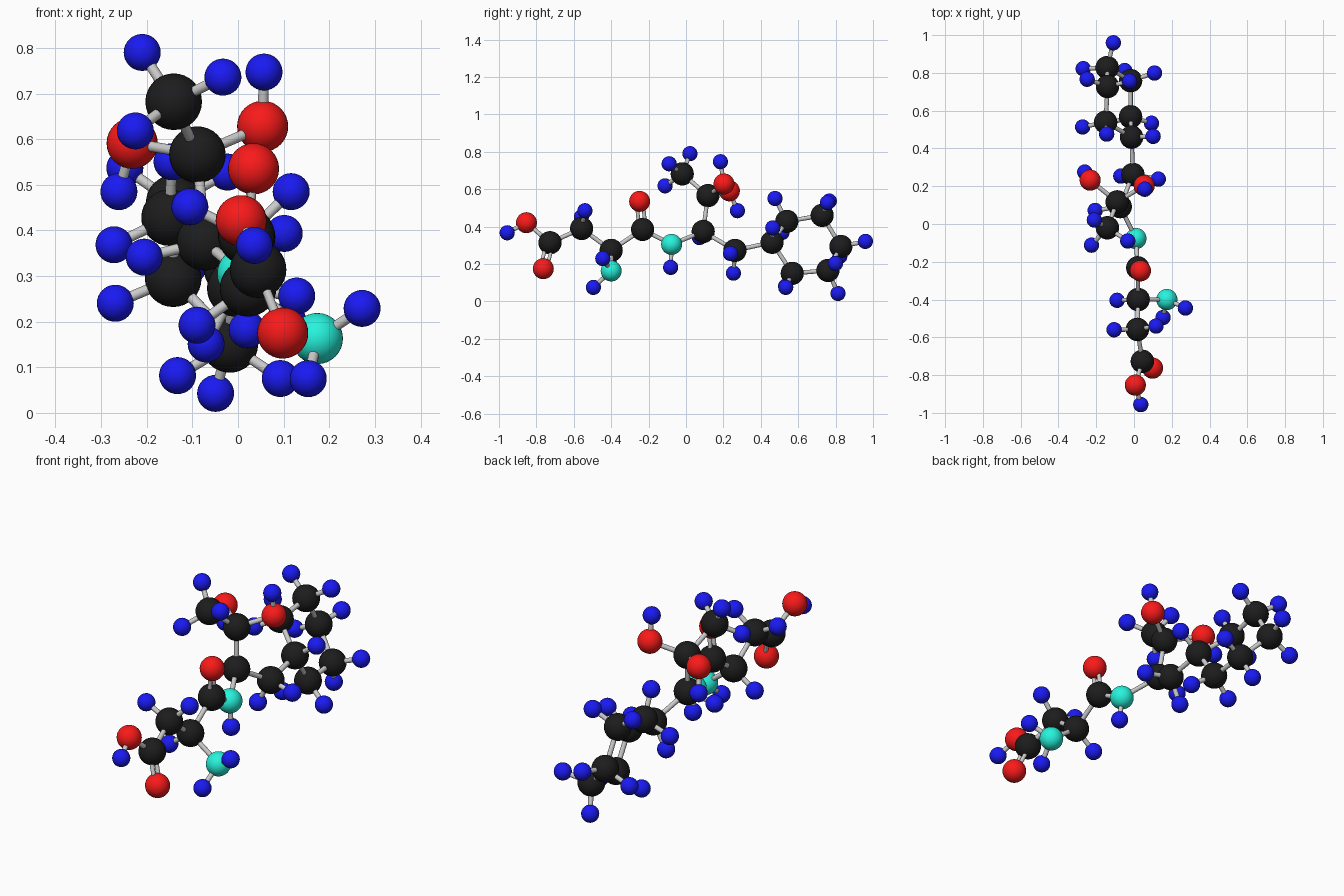
import bpy, bmesh
from mathutils import Vector

if "Cube" in bpy.data.objects:
    bpy.data.objects.remove(bpy.data.objects["Cube"])

# Heavy atoms: first letter of the key is the element
ATOMS = {
    # acid end and amino carbon
    "C1": (0.044, -0.727, 0.314), "O1": (0.007, -0.853, 0.421), "O2": (0.098, -0.763, 0.175),
    "C2": (0.018, -0.558, 0.390), "C3": (0.022, -0.400, 0.273), "N1": (0.174, -0.400, 0.163),
    # amide link
    "C4": (0.020, -0.232, 0.385), "O3": (0.034, -0.248, 0.535), "N2": (0.010, -0.077, 0.305),
    # diol branch
    "C5": (-0.073, 0.092, 0.374), "C6": (-0.089, 0.117, 0.566), "C7": (-0.141, -0.020, 0.682),
    "O4": (0.054, 0.203, 0.628), "O5": (-0.232, 0.232, 0.591),
    # linker and six-sided ring
    "C8": (-0.006, 0.262, 0.273), "C9": (-0.013, 0.460, 0.316), "C10": (-0.150, 0.539, 0.428),
    "C11": (-0.018, 0.568, 0.150), "C12": (-0.140, 0.728, 0.460), "C13": (-0.018, 0.759, 0.166),
    "C14": (-0.142, 0.828, 0.294),
}
BONDS = ("C1-O1 C1=O2 C1-C2 C2-C3 C3-N1 C3-C4 C4=O3 C4-N2 N2-C5 C5-C6 C6-C7 C6-O4 C6-O5 "
         "C5-C8 C8-C9 C9-C10 C10-C12 C12-C14 C14-C13 C13-C11 C11-C9").split()
# Hydrogens on chain ends, by parent atom
END_H = {
    "O1": [(0.036, -0.956, 0.367)],
    "N1": [(0.272, -0.445, 0.229), (0.154, -0.495, 0.075)],
    "N2": [(0.020, -0.082, 0.182)],
    "C7": [(-0.210, 0.021, 0.790), (-0.033, -0.090, 0.736), (-0.225, -0.112, 0.618)],
    "O4": [(0.057, 0.184, 0.747)],
    "O5": [(-0.261, 0.275, 0.485)],
}
STYLE = {  # name, radius, colour
    "C": ("carbon", 0.062, (0.012, 0.012, 0.012, 1)),
    "O": ("oxygen", 0.056, (0.95, 0.01, 0.01, 1)),
    "N": ("nitrogen", 0.056, (0.02, 0.90, 0.72, 1)),
    "H": ("hydrogen", 0.0405, (0.01, 0.01, 0.90, 1)),
}
BOND_R = 0.0115
CH = 0.138


def smooth_mesh(name, fill):
    me = bpy.data.meshes.new(name)
    bm = bmesh.new()
    fill(bm)
    for f in bm.faces:
        f.smooth = len(f.verts) <= 4
    bm.to_mesh(me)
    bm.free()
    return me


def add(name, mesh, loc):
    ob = bpy.data.objects.new(name, mesh)
    ob.location = loc
    bpy.context.collection.objects.link(ob)
    return ob


# Shared meshes
BALL = {}
for el, (name, radius, colour) in STYLE.items():
    BALL[el] = smooth_mesh(name, lambda bm: bmesh.ops.create_uvsphere(
        bm, u_segments=32, v_segments=16, radius=radius))
    mat = bpy.data.materials.new(name)
    mat.diffuse_color = colour
    mat.use_nodes = True
    mat.node_tree.nodes["Principled BSDF"].inputs["Base Color"].default_value = mat.diffuse_color
    BALL[el].materials.append(mat)
ROD = smooth_mesh("bond", lambda bm: bmesh.ops.create_cone(
    bm, cap_ends=True, segments=16, radius1=1, radius2=1, depth=1))


def rod(a, b, r=BOND_R):
    ob = add("bond", ROD, (a + b) / 2)
    ob.rotation_mode = 'QUATERNION'
    ob.rotation_quaternion = (b - a).to_track_quat('Z', 'Y')
    ob.scale = (r, r, (b - a).length)


def hydrogen(parent, p):
    add("hydrogen", BALL["H"], p)
    rod(parent, p)


pos = {k: Vector(v) for k, v in ATOMS.items()}
near = {k: [] for k in pos}
for bond in BONDS:
    a, b = bond.replace("=", "-").split("-")
    near[a].append(b)
    near[b].append(a)

# Heavy atoms
for k, p in pos.items():
    add(STYLE[k[0]][0], BALL[k[0]], p)

# Single and double bonds
for bond in BONDS:
    a, b = bond.replace("=", "-").split("-")
    pa, pb = pos[a], pos[b]
    if "=" in bond:
        axis = (pb - pa).normalized()
        side = pos[next(n for n in near[a] if n != b)] - pa
        side = (side - axis * side.dot(axis)).normalized() * 0.017
        rod(pa + side, pb + side, 0.010)
        rod(pa - side, pb - side, 0.010)
    else:
        rod(pa, pb)

# End hydrogens
for k, points in END_H.items():
    for q in points:
        hydrogen(pos[k], Vector(q))

# Tetrahedral hydrogens along the chain and ring
for k in ("C2", "C8", "C10", "C11", "C12", "C13", "C14", "C3", "C5", "C9"):
    p = pos[k]
    d = [(pos[n] - p).normalized() for n in near[k]]
    away = -sum(d, Vector()).normalized()
    if len(d) == 3:
        hydrogen(p, p + away * CH)
    else:
        across = d[0].cross(d[1]).normalized()
        for s in (-1, 1):
            hydrogen(p, p + away * CH * 0.577 + across * CH * 0.816 * s)
